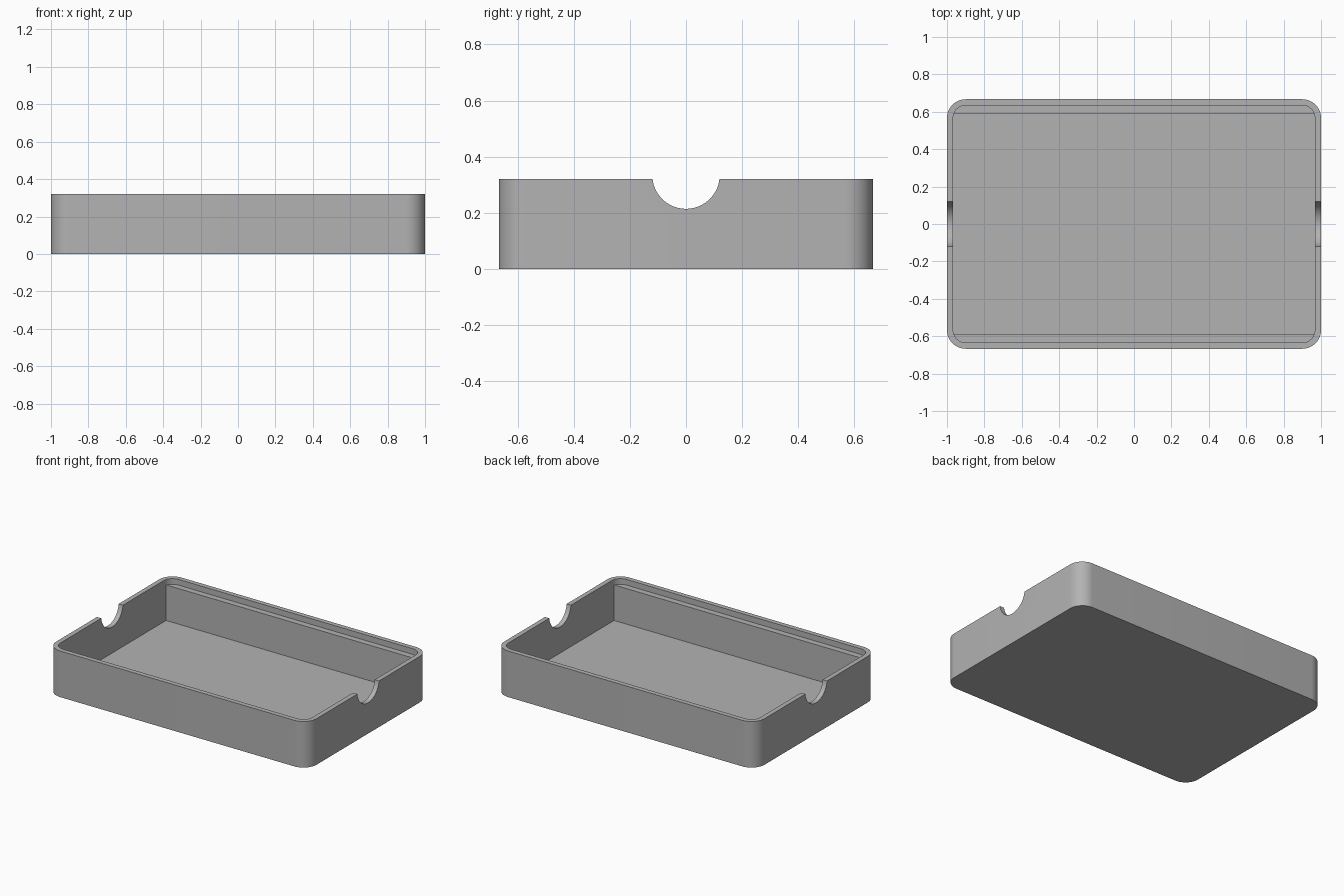
import bpy, bmesh, math
from mathutils import Matrix

default = bpy.data.objects.get("Cube")
if default:
    bpy.data.objects.remove(default, do_unlink=True)

HEIGHT, WALL = 0.32, 0.033
HALF_X, HALF_Y, RADIUS = 1.0, 0.667, 0.1
LEDGE_Z = 0.28

grey = bpy.data.materials.new("plain grey")
grey.use_nodes = True
colour = (0.45, 0.45, 0.45, 1)
grey.diffuse_color = colour
grey.node_tree.nodes["Principled BSDF"].inputs["Base Color"].default_value = colour


def make_object(name, bm):
    bmesh.ops.recalc_face_normals(bm, faces=bm.faces)
    mesh = bpy.data.meshes.new(name)
    bm.to_mesh(mesh)
    bm.free()
    mesh.materials.append(grey)
    obj = bpy.data.objects.new(name, mesh)
    bpy.context.collection.objects.link(obj)
    return obj


def rounded_block(name, hx, hy, radius, z0, z1, steps=12):
    """Upright block with rounded vertical corners."""
    bm = bmesh.new()
    outline = []
    for quarter, (sx, sy) in enumerate([(1, 1), (-1, 1), (-1, -1), (1, -1)]):
        if radius == 0:
            outline.append((sx * hx, sy * hy))
            continue
        for i in range(steps + 1):
            a = (quarter + i / steps) * math.pi / 2
            outline.append((sx * (hx - radius) + radius * math.cos(a),
                            sy * (hy - radius) + radius * math.sin(a)))
    base = bm.faces.new([bm.verts.new((x, y, z0)) for x, y in outline])
    top = bmesh.ops.extrude_face_region(bm, geom=[base])["geom"]
    bmesh.ops.translate(bm, vec=(0, 0, z1 - z0),
                        verts=[v for v in top if isinstance(v, bmesh.types.BMVert)])
    return make_object(name, bm)


def cut(target, cutter):
    cutter.hide_render = True
    mod = target.modifiers.new(cutter.name, "BOOLEAN")
    mod.operation, mod.solver, mod.object = "DIFFERENCE", "EXACT", cutter
    bpy.context.view_layer.objects.active = target
    bpy.ops.object.modifier_apply(modifier=mod.name)
    bpy.data.objects.remove(cutter, do_unlink=True)


# Outer body
tray = rounded_block("tray", HALF_X, HALF_Y, RADIUS, 0, HEIGHT)

# Rounded lid recess, then the square cavity that leaves long ledges
cut(tray, rounded_block("lid_recess", HALF_X - WALL, HALF_Y - WALL,
                        RADIUS - WALL, LEDGE_Z, HEIGHT + 0.1))
cut(tray, rounded_block("cavity", HALF_X - WALL, 0.592, 0, WALL, LEDGE_Z + 0.001))

# Round finger notches through both short walls
bm = bmesh.new()
bmesh.ops.create_cone(bm, cap_ends=True, segments=64, radius1=0.12, radius2=0.12,
                      depth=3, matrix=Matrix.Translation((0, 0, 0.334))
                      @ Matrix.Rotation(math.pi / 2, 4, "Y"))
cut(tray, make_object("finger_notch", bm))

# Smooth corners with sharp edges kept
bpy.ops.object.select_all(action="DESELECT")
tray.select_set(True)
bpy.context.view_layer.objects.active = tray
bpy.ops.object.shade_smooth_by_angle(angle=math.radians(30))
